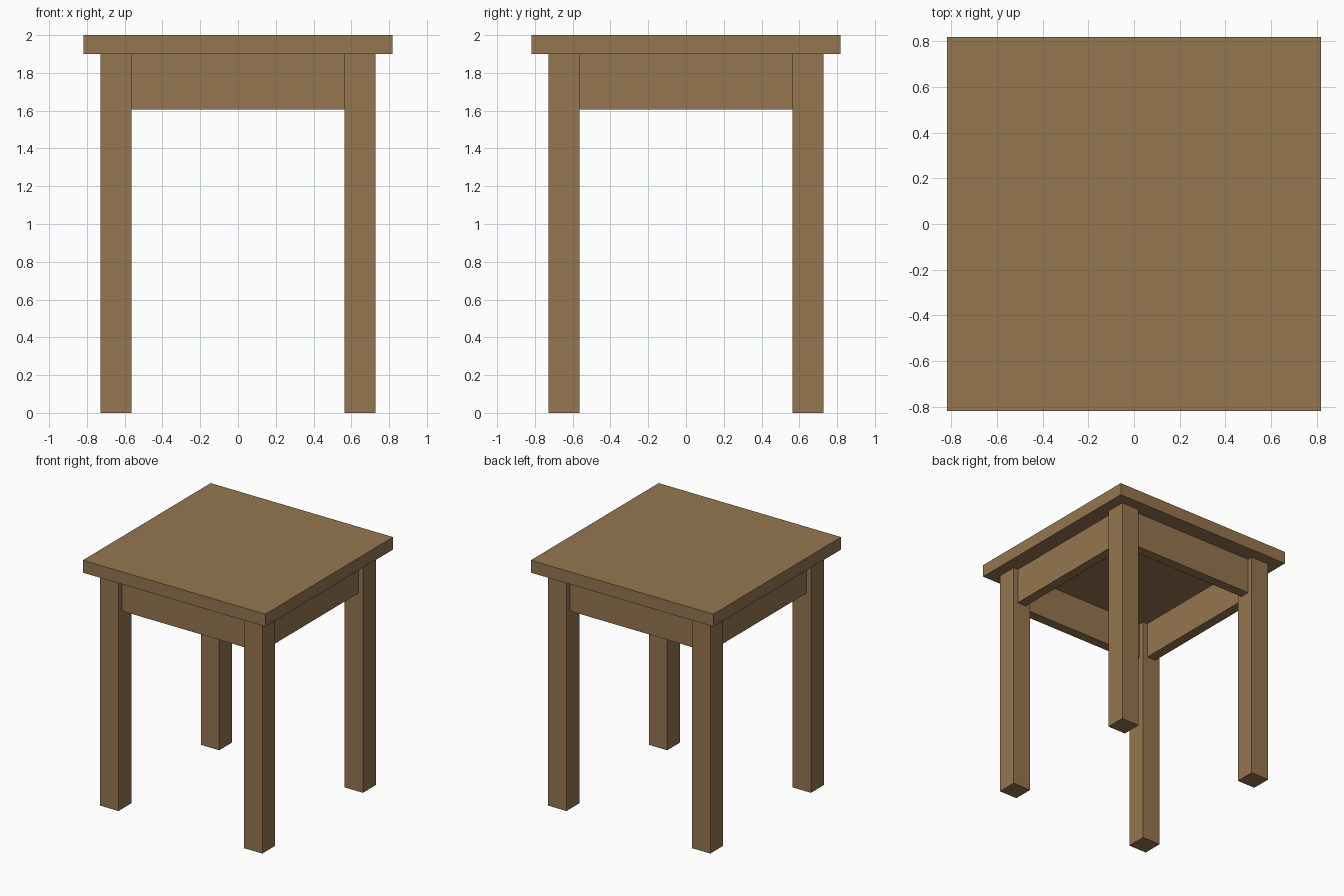
import bpy
from mathutils import Matrix, Vector

if "Cube" in bpy.data.objects:
    bpy.data.objects.remove(bpy.data.objects["Cube"])

wood = bpy.data.materials.new("warm_wood")
wood.diffuse_color = (0.30, 0.18, 0.08, 1)
wood.use_nodes = True
wood.node_tree.nodes["Principled BSDF"].inputs["Base Color"].default_value = wood.diffuse_color


def box(name, center, size):
    """Axis-aligned box with flat faces."""
    bpy.ops.mesh.primitive_cube_add(size=1)
    ob = bpy.context.object
    ob.name = ob.data.name = name
    ob.data.transform(Matrix.Translation(Vector(center)) @ Matrix.Diagonal((*size, 1)))
    ob.data.materials.append(wood)
    return ob


HALF_TOP = 0.818       # half width of the seat slab
SLAB_Z = 1.899         # underside of the slab
LEG = 0.164            # leg thickness
LEG_C = 0.645          # leg centre offset
RAIL_Z = 1.606         # underside of the rails
RAIL_T = 0.08          # rail thickness

# Seat slab
box("seat", (0, 0, (SLAB_Z + 2) / 2), (2 * HALF_TOP, 2 * HALF_TOP, 2 - SLAB_Z))

# Square legs at the four corners
for x_name, sx in (("left", -1), ("right", 1)):
    for y_name, sy in (("front", -1), ("back", 1)):
        box(f"{y_name}_{x_name}_leg", (sx * LEG_C, sy * LEG_C, SLAB_Z / 2), (LEG, LEG, SLAB_Z))

# Rails between the legs, centred on the leg thickness
span = 2 * LEG_C - LEG
mid, height = (RAIL_Z + SLAB_Z) / 2, SLAB_Z - RAIL_Z
for name, s in (("front", -1), ("back", 1)):
    box(f"{name}_rail", (0, s * LEG_C, mid), (span, RAIL_T, height))
for name, s in (("left", -1), ("right", 1)):
    box(f"{name}_rail", (s * LEG_C, 0, mid), (RAIL_T, span, height))
